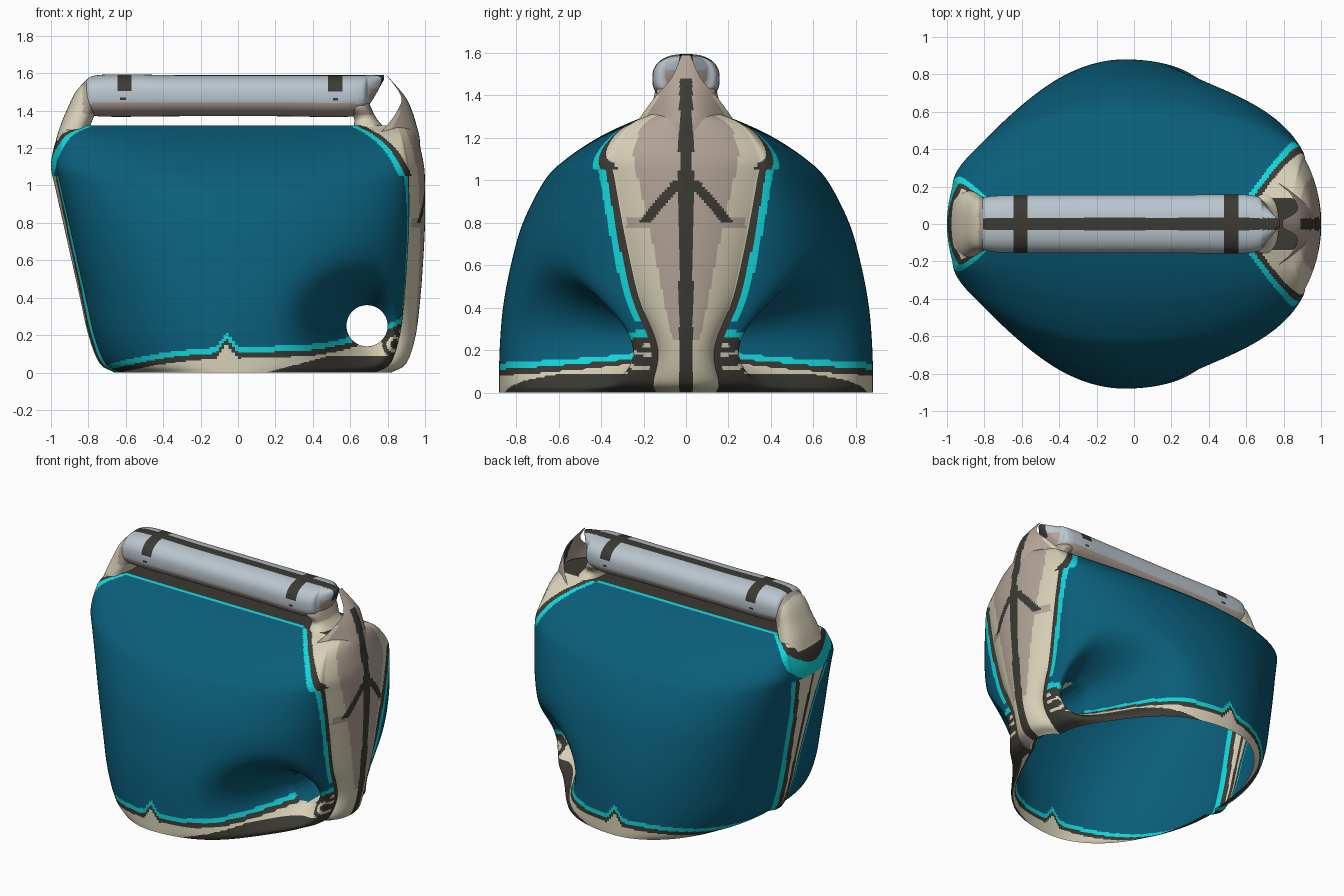
import bpy, bmesh, math

cube = bpy.data.objects.get("Cube")
if cube:
    bpy.data.objects.remove(cube, do_unlink=True)

# Materials
COLOURS = {
    "teal": (0.003, 0.112, 0.195), "cyan": (0.006, 0.68, 0.72),
    "cream": (0.68, 0.63, 0.47), "taupe": (0.45, 0.37, 0.31),
    "pale_grey": (0.49, 0.56, 0.61), "charcoal": (0.045, 0.042, 0.033),
}
TEAL, CYAN, CREAM, TAUPE, GREY, DARK = range(6)
MATS = []
for name, rgb in COLOURS.items():
    m = bpy.data.materials.new(name)
    m.use_nodes = True
    m.diffuse_color = (*rgb, 1)
    m.node_tree.nodes["Principled BSDF"].inputs["Base Color"].default_value = (*rgb, 1)
    MATS.append(m)


def curve_at(knots, pts, t):
    """Smooth Hermite curve through points of any dimension."""
    n = len(pts)
    i = 0
    while i < n - 2 and t > knots[i + 1]:
        i += 1

    def slope(k, c):
        a, b = max(k - 1, 0), min(k + 1, n - 1)
        return (pts[b][c] - pts[a][c]) / (knots[b] - knots[a])
    h = knots[i + 1] - knots[i]
    u = (t - knots[i]) / h
    u2, u3 = u * u, u * u * u
    return [(2*u3 - 3*u2 + 1) * pts[i][c] + (u3 - 2*u2 + u) * h * slope(i, c)
            + (3*u2 - 2*u3) * pts[i + 1][c] + (u3 - u2) * h * slope(i + 1, c)
            for c in range(len(pts[0]))]


def finish(name, bm, mirror=False):
    bmesh.ops.recalc_face_normals(bm, faces=bm.faces)
    mesh = bpy.data.meshes.new(name)
    bm.to_mesh(mesh)
    bm.free()
    for m in MATS:
        mesh.materials.append(m)
    ob = bpy.data.objects.new(name, mesh)
    bpy.context.collection.objects.link(ob)
    bpy.ops.object.select_all(action='DESELECT')
    ob.select_set(True)
    bpy.context.view_layer.objects.active = ob
    bpy.ops.object.shade_smooth_by_angle(angle=math.radians(50))
    if mirror:
        mod = ob.modifiers.new("mirror", 'MIRROR')
        mod.use_axis = (False, True, False)
        mod.merge_threshold = 0.0005


def grid(bm, rows, paint, closed=False):
    """Quads between rows of points; paint(i, j, centre) picks the colour."""
    vs = [[bm.verts.new(p) for p in row] for row in rows]
    n = len(rows[0])
    for i in range(len(rows) - 1):
        for j in range(n if closed else n - 1):
            k = (j + 1) % n
            f = bm.faces.new((vs[i][j], vs[i][k], vs[i + 1][k], vs[i + 1][j]))
            f.material_index = paint(i, j, f.calc_center_median())
    return vs


# Body levels: height, low x end, high x end, half width, high end panel, low end strip
LEVELS = [
    (0, -.66, .82, .88, .17, .05), (.05, -.74, .90, .88, .18, .06),
    (.2, -.80, .95, .878, .16, .08), (.4, -.845, .975, .862, .22, .09),
    (.6, -.89, .99, .825, .26, .11), (.8, -.935, 1, .768, .30, .13),
    (1, -.98, 1, .665, .335, .17), (1.1, -1, .995, .565, .35, .20),
    (1.2, -.985, .975, .415, .31, .21), (1.27, -.96, .955, .27, .25, .2),
    (1.32, -.93, .93, .14, .14, .13),
]
HOLE_X, HOLE_Z, HOLE_R = .69, .25, .11
PANEL_N, SIDE_N, STRIP_N = 26, 85, 16


def half_ring(xl, xr, w, p, q):
    """Bowed panel, two quarter ellipses for the side, then the bowed narrow strip."""
    mid, xa, xb = -.05, xr - .085, xl + .03
    out = [(xr - .085 * (k / PANEL_N) ** 2.2, p * k / PANEL_N) for k in range(PANEL_N)]
    for k in range(SIDE_N):
        t = math.pi / 2 * k / SIDE_N
        out.append((mid + (xa - mid) * math.cos(t), p + (w - p) * math.sin(t)))
    for k in range(SIDE_N):
        t = math.pi / 2 * k / SIDE_N
        out.append((mid + (xb - mid) * math.sin(t), q + (w - q) * math.cos(t)))
    for k in range(STRIP_N, -1, -1):
        out.append((xl + .03 * (k / STRIP_N) ** 2, q * k / STRIP_N))
    return out


# Outer x limits of the cyan piping near the top, at both ends
TOP_Z = (1.05, 1.12, 1.2, 1.27, 1.32)
WIDE_EDGE = [(.86,), (.825,), (.77,), (.69,), (.6,)]
NARROW_EDGE = [(-.985,), (-.97,), (-.935,), (-.88,), (-.78,)]


def paint_body(x, y, z, p, q):
    # wide panel on the +x end
    if x > .5:
        d = y - p
        if z > 1.05:
            d = .07 - (x - curve_at(TOP_Z, WIDE_EDGE, z)[0])
        if d < 0:
            branch = .8 < z < 1.0 and abs(y - .03 - (1 - z) * .85) < .028
            if y < .033 or branch:
                return DARK
            if z > .25 and (y < p * (.3 + .37 * z) or (.78 < z < .82 and y < .28)):
                return TAUPE
            return CREAM
        if d < .035:
            return DARK
        if d < .07 and z > .33:
            return CYAN
        # curl beside the hole
        r = math.hypot(x - .84, z - .15)
        if r < .07:
            return CREAM if .025 < r < .045 else DARK
    # narrow striped strip on the -x end
    if x < -.5:
        d = y - q + .05
        if z > 1.05:
            d = .065 + x - curve_at(TOP_Z, NARROW_EDGE, z)[0]
        if d < 0:
            return DARK if y < .014 else CREAM
        if d < .03:
            return DARK
        if d < .065:
            return CYAN
    # hem with a small pointed peak
    hem = .135 - .19 * x * x if x < 0 else .135 + .03 * x + .4 * max(0, x - .3) ** 2
    hem += .08 * max(0, 1 - abs(x + .06) / .06)
    if z < hem:
        if z > hem - .03:
            return CYAN
        if z > hem - .06:
            return DARK
        return DARK if z < .09 * min(1, (x - .15) / .35) else CREAM
    return TEAL


# Body shell, open at the bottom, pinched around the side hole
rows, info = [], []
STEPS = 16
for i in range((len(LEVELS) - 1) * STEPS + 1):
    z, xl, xr, w, p, q = curve_at(range(len(LEVELS)), LEVELS, i / STEPS)
    ring = half_ring(xl, xr, w, p, q)
    info.append((z, p, q, ring))
    row = []
    for x, y in ring:
        reach = .14 if x > HOLE_X else .23
        g = math.exp(-((x - HOLE_X) / reach) ** 2 - ((z - HOLE_Z) / .2) ** 2)
        row.append((x, -y * (1 - .88 * g), z))
    rows.append(row)
shell_rows = len(rows)
for k in (.8, .4, 0):
    rows.append([(x, y * k, z) for x, y, z in rows[shell_rows - 1]])


def body_face(i, j, c):
    if i >= shell_rows - 1:
        return CYAN if i == shell_rows - 1 and -.8 < c.x < .6 else DARK
    z, p, q, ring = info[i]
    return paint_body(c.x, (ring[j][1] + ring[j + 1][1]) / 2, c.z, p, q)


bm = bmesh.new()
grid(bm, rows, body_face)


def hole_dist(co):
    return math.hypot(co.x - HOLE_X, co.z - HOLE_Z)


bmesh.ops.delete(bm, geom=[f for f in bm.faces if hole_dist(f.calc_center_median()) < HOLE_R],
                 context='FACES')
rim = [e for e in bm.edges if e.is_boundary and all(hole_dist(v.co) < .16 for v in e.verts)]
for v in {v for e in rim for v in e.verts}:
    s = HOLE_R / hole_dist(v.co)
    v.co.x = HOLE_X + (v.co.x - HOLE_X) * s
    v.co.z = HOLE_Z + (v.co.z - HOLE_Z) * s
# Hole lining runs to the middle plane
for g in bmesh.ops.extrude_edge_only(bm, edges=rim)["geom"]:
    if isinstance(g, bmesh.types.BMVert):
        g.co.y = 0
    elif isinstance(g, bmesh.types.BMFace):
        g.material_index = CREAM if g.calc_center_median().x > HOLE_X else TEAL
finish("body_shell", bm, mirror=True)


def loft(name, sections, along_x, paint, steps, sides=64):
    """Closed rounded tube; sections are (station, half y, low, high)."""
    bm = bmesh.new()
    rows = []
    for i in range((len(sections) - 1) * steps + 1):
        a, hy, lo, hi = curve_at(range(len(sections)), sections, i / steps)
        row = []
        for k in range(sides):
            t = 2 * math.pi * (k + .5) / sides
            c, s = math.cos(t), math.sin(t)
            y = hy * math.copysign(abs(c) ** .8, c)
            b = (lo + hi) / 2 + (hi - lo) / 2 * math.copysign(abs(s) ** .8, s)
            row.append((a, y, b) if along_x else (b, y, a))
        rows.append(row)
    vs = grid(bm, rows, lambda i, j, c: paint(c), closed=True)
    for end in (vs[0], vs[-1]):
        f = bm.faces.new(end)
        f.material_index = paint(f.calc_center_median())
    finish(name, bm)


def paint_handle(c):
    band = min(abs(c.x + .61), abs(c.x - .525))
    if c.z > 1.5 and (abs(c.y) < .032 or band < .038):
        return DARK
    if band < .015 and abs(c.z - 1.465) < .012:
        return DARK
    return TAUPE if c.z < 1.44 or c.x > .7 and c.z < 1.52 else GREY


# Handle bar and the necks that carry it
loft("handle", [(-.82, .11, 1.41, 1.53), (-.75, .15, 1.37, 1.59), (-.3, .155, 1.37, 1.59),
                (.2, .155, 1.37, 1.59), (.62, .155, 1.37, 1.59), (.70, .1, 1.43, 1.59),
                (.78, .015, 1.565, 1.59)], True, paint_handle, 30)
loft("narrow_end_neck", [(1.24, .19, -.975, -.82), (1.32, .17, -.95, -.79), (1.4, .15, -.917, -.76),
                         (1.5, .13, -.868, -.74), (1.575, .08, -.8, -.72)], False,
     lambda c: TAUPE if c.x > -.83 and c.z > 1.38 else CREAM, 10)
loft("wide_end_neck", [(1.25, .18, .64, .82), (1.31, .16, .62, .78), (1.36, .12, .62, .74),
                       (1.42, .14, .58, .71), (1.47, .1, .56, .69)], False,
     lambda c: CREAM if c.z < 1.38 else TAUPE, 10)

# Tapering strap from the wide panel up to the handle tip: height, x, half width
STRAP = [(1.2, .97, .27), (1.26, .965, .24), (1.32, .95, .2),
         (1.4, .925, .14), (1.48, .885, .07), (1.59, .79, .02)]
rows = []
for i in range((len(STRAP) - 1) * 8 + 1):
    z, x, hw = curve_at(range(len(STRAP)), STRAP, i / 8)
    rows.append([(x + .005 - 4 * (hw * k / 16) ** 2, -hw * k / 16, z) for k in range(17)])
bm = bmesh.new()
grid(bm, rows, lambda i, j, c: DARK if abs(c.y) < .03 and c.z < 1.48
     else CREAM if j > 13 and c.z < 1.4 else TAUPE)
finish("end_strap", bm, mirror=True)
